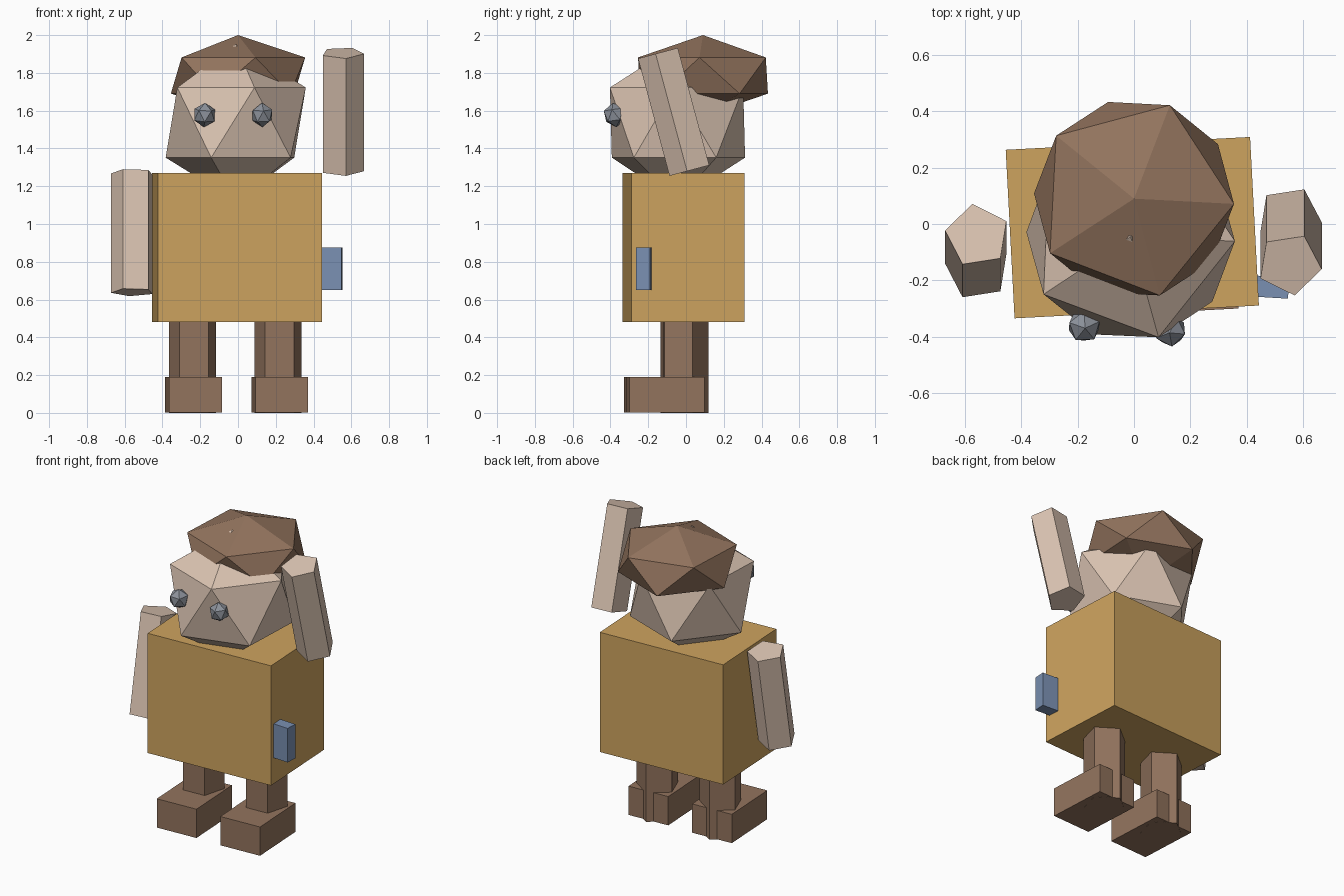
import bpy
from math import radians

if "Cube" in bpy.data.objects:
    bpy.data.objects.remove(bpy.data.objects["Cube"], do_unlink=True)


def material(name, rgb):
    """Flat colour given as 0-255 screen values, stored as linear."""
    lin = [((c / 255 + 0.055) / 1.055) ** 2.4 for c in rgb] + [1.0]
    mat = bpy.data.materials.new(name)
    mat.use_nodes = True
    mat.diffuse_color = lin
    mat.node_tree.nodes["Principled BSDF"].inputs["Base Color"].default_value = lin
    return mat


skin = material("skin", (219, 196, 178))
brown = material("brown", (147, 116, 94))
ochre = material("ochre", (206, 164, 95))
blue = material("blue", (122, 144, 178))
grey = material("grey", (140, 145, 154))


def finish(name, mat, scale=(1, 1, 1), tilt=0, turn=0):
    ob = bpy.context.object
    ob.name = ob.data.name = name
    ob.scale = scale
    ob.rotation_euler = (radians(tilt), 0, radians(turn))
    ob.data.materials.append(mat)
    return ob


def box(name, mat, centre, size, turn):
    bpy.ops.mesh.primitive_cube_add(size=1, location=centre)
    return finish(name, mat, size, turn=turn)


def ball(name, mat, centre, radius, height, turn, tilt=0):
    bpy.ops.mesh.primitive_ico_sphere_add(subdivisions=1, radius=1, location=centre)
    return finish(name, mat, (radius, radius, height), tilt, turn)


def prism(name, mat, centre, radius, length, spin, tilt=0):
    """Five-sided column, spun about its own axis and then tilted about x."""
    bpy.ops.mesh.primitive_cylinder_add(vertices=5, radius=radius, depth=length,
                                        location=centre)
    ob = finish(name, mat, tilt=tilt)
    ob.rotation_euler.rotate_axis("Z", radians(spin))
    return ob


# Torso and the pouch on its side
box("torso", ochre, (-0.006, -0.013, 0.875), (0.87, 0.60, 0.79), 3)
box("side_pouch", blue, (0.45, -0.222, 0.763), (0.20, 0.075, 0.225), -3.5)

# Head, hair and eyes
ball("head", skin, (-0.012, -0.045, 1.537), 0.415, 0.415, -2.5)
ball("hair", brown, (0, 0.09, 1.786), 0.398, 0.214, -3)
ball("right_eye", grey, (-0.177, -0.362, 1.577), 0.063, 0.065, 20, 8)
ball("left_eye", grey, (0.128, -0.378, 1.577), 0.061, 0.065, -10, 8)

# Arms: one hanging, one raised
prism("right_arm", skin, (-0.557, -0.10, 0.955), 0.116, 0.643, 9, -10.5)
prism("left_arm", skin, (0.553, -0.060, 1.595), 0.116, 0.643, -27, 15)

# Legs and feet
for side, leg, foot in (("right", (-0.238, -0.024), (-0.235, -0.120)),
                        ("left", (0.215, -0.013), (0.221, -0.108))):
    prism(side + "_leg", brown, (*leg, 0.26), 0.131, 0.52, 3)
    box(side + "_foot", brown, (*foot, 0.096), (0.28, 0.40, 0.19), 3)
